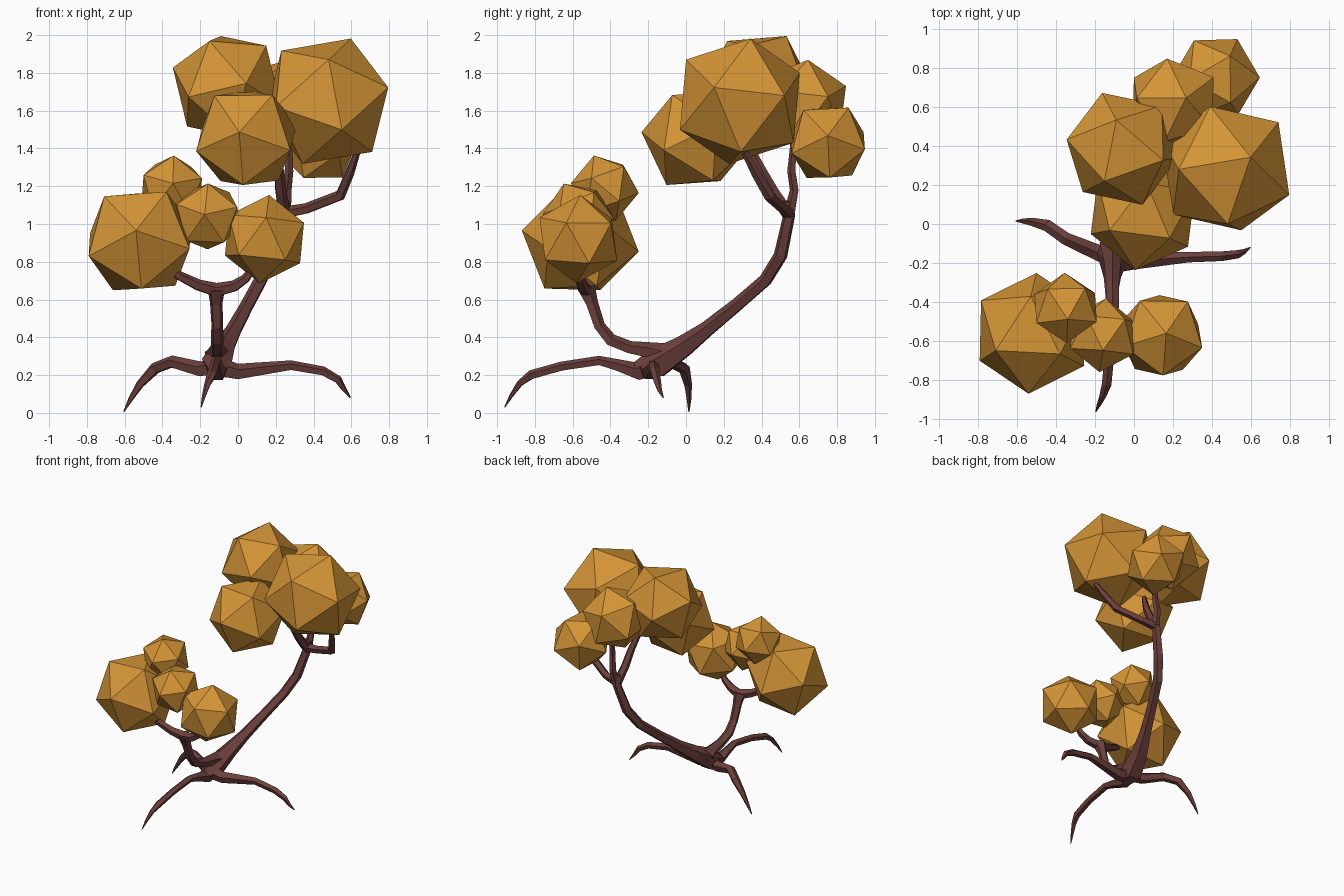
import bpy, bmesh, math
from mathutils import Vector, Matrix


def material(name, rgb):
    m = bpy.data.materials.new(name)
    m.diffuse_color = (*rgb, 1)
    return m


LEAF = material("autumn_orange", (0.66, 0.30, 0.037))
BARK = material("reddish_brown_bark", (0.150, 0.052, 0.045))


def finish(bm, name, mat):
    bmesh.ops.recalc_face_normals(bm, faces=bm.faces)
    me = bpy.data.meshes.new(name)
    bm.to_mesh(me)
    bm.free()
    me.materials.append(mat)
    ob = bpy.data.objects.new(name, me)
    bpy.context.collection.objects.link(ob)
    return ob


def basis(a, b):
    """Orthonormal frame from a direction and a second one beside it."""
    a = Vector(a).normalized()
    b = Vector(b)
    b = (b - a * b.dot(a)).normalized()
    return Matrix((a, b, a.cross(b))).transposed()


def leaf_clump(name, centre, r, corner, neighbour):
    """Icosahedron turned so two adjacent corners point the given ways."""
    bm = bmesh.new()
    bmesh.ops.create_icosphere(bm, subdivisions=1, radius=r)
    bm.verts.ensure_lookup_table()
    v = bm.verts[0]
    src = basis(v.co, v.link_edges[0].other_vert(v).co)
    rot = basis(corner, neighbour) @ src.transposed()
    bmesh.ops.transform(bm, verts=bm.verts,
                        matrix=Matrix.Translation(centre) @ rot.to_4x4())
    finish(bm, name, LEAF)


def limb(name, pts, sides=5):
    """Tapered faceted tube; each point is x, y, z, radius."""
    bm = bmesh.new()
    P = [Vector(p[:3]) for p in pts]
    n = len(P)
    side, prev = None, None
    for i in range(n):
        t = (P[min(i + 1, n - 1)] - P[max(i - 1, 0)]).normalized()
        ref = side if side else (Vector((0, 0, 1)) if abs(t.z) < 0.9 else Vector((0, -1, 0)))
        side = (ref - t * ref.dot(t)).normalized()
        other = t.cross(side)
        ring = []
        for k in range(sides):
            a = math.tau * k / sides
            ring.append(bm.verts.new(P[i] + pts[i][3] * (side * math.cos(a) + other * math.sin(a))))
        if prev:
            for k in range(sides):
                j = (k + 1) % sides
                bm.faces.new((prev[k], prev[j], ring[j], ring[k]))
        else:
            bm.faces.new(ring[::-1])
        prev = ring
    bm.faces.new(prev)
    finish(bm, name, BARK)


# Upper foliage
leaf_clump("upper_leaves_right", (0.47, 0.285, 1.65), 0.36, (0.01, -0.285, 0.22), (0.08, -0.31, -0.16))
leaf_clump("upper_leaves_left", (-0.06, 0.385, 1.73), 0.305, (-0.03, 0.145, 0.26), (0.215, -0.055, 0.23))
leaf_clump("upper_leaves_front", (0.045, 0.055, 1.455), 0.295, (-0.037, -0.28, 0.03), (0.15, -0.127, 0.245))
leaf_clump("upper_leaves_back", (0.2, 0.62, 1.63), 0.25, (0.067, 0.026, 0.24), (-0.03, 0.225, 0.10))
leaf_clump("upper_leaves_rear_right", (0.42, 0.75, 1.43), 0.228, (0.22, 0, 0.037), (0.1, 0.21, -0.04))

# Lower foliage
leaf_clump("lower_leaves_left", (-0.52, -0.56, 0.91), 0.315, (-0.02, -0.305, 0.055), (0.14, -0.13, 0.265))
leaf_clump("lower_leaves_top", (-0.35, -0.43, 1.19), 0.182, (0.005, -0.178, 0.025), (0.01, -0.07, 0.165))
leaf_clump("lower_leaves_middle", (-0.16, -0.57, 1.04), 0.19, (-0.017, -0.189, 0.01), (0, -0.085, 0.17))
leaf_clump("lower_leaves_right", (0.14, -0.57, 0.92), 0.235, (0.024, 0.01, 0.228), (0.15, 0.19, 0.1))

# Roots
limb("root_left", [(-0.08, -0.18, 0.25, 0.06), (-0.2, -0.14, 0.23, 0.042), (-0.35, -0.075, 0.27, 0.034),
                   (-0.44, -0.01, 0.235, 0.032), (-0.52, 0.01, 0.15, 0.022), (-0.57, 0.015, 0.07, 0.013),
                   (-0.605, 0.015, 0.005, 0.003)])
limb("root_right", [(-0.14, -0.2, 0.25, 0.06), (0.0, -0.19, 0.215, 0.045), (0.28, -0.17, 0.25, 0.028),
                    (0.45, -0.165, 0.22, 0.026), (0.53, -0.155, 0.175, 0.022), (0.565, -0.14, 0.12, 0.013),
                    (0.595, -0.12, 0.08, 0.003)])
limb("root_front", [(-0.11, -0.12, 0.26, 0.06), (-0.11, -0.25, 0.215, 0.05), (-0.115, -0.36, 0.25, 0.034),
                    (-0.115, -0.46, 0.275, 0.027), (-0.125, -0.66, 0.245, 0.026), (-0.14, -0.82, 0.2, 0.026),
                    (-0.16, -0.88, 0.155, 0.018), (-0.18, -0.925, 0.09, 0.011), (-0.195, -0.96, 0.03, 0.003)])

# Trunks
limb("tall_trunk", [(-0.11, -0.26, 0.22, 0.05), (-0.11, -0.15, 0.26, 0.085), (-0.07, -0.01, 0.35, 0.062),
                    (-0.02, 0.11, 0.44, 0.045), (0.05, 0.27, 0.57, 0.038), (0.12, 0.42, 0.70, 0.037),
                    (0.18, 0.5, 0.83, 0.038), (0.24, 0.545, 1.04, 0.033), (0.25, 0.54, 1.12, 0.035)])
limb("short_trunk", [(-0.11, -0.1, 0.3, 0.07), (-0.11, -0.2, 0.33, 0.045), (-0.11, -0.3, 0.345, 0.036),
                     (-0.11, -0.4, 0.385, 0.036), (-0.11, -0.46, 0.46, 0.032), (-0.115, -0.5, 0.58, 0.035),
                     (-0.115, -0.53, 0.66, 0.05)])

# Branches
limb("tall_branch_right", [(0.25, 0.54, 1.06, 0.034), (0.36, 0.52, 1.08, 0.03), (0.54, 0.44, 1.15, 0.03),
                           (0.59, 0.37, 1.27, 0.026), (0.63, 0.31, 1.38, 0.018)])
limb("tall_branch_front", [(0.245, 0.54, 1.05, 0.035), (0.225, 0.46, 1.17, 0.032),
                           (0.215, 0.4, 1.28, 0.028), (0.18, 0.33, 1.42, 0.02)])
limb("tall_branch_back", [(0.25, 0.55, 1.06, 0.032), (0.26, 0.575, 1.18, 0.025),
                          (0.27, 0.56, 1.28, 0.024), (0.27, 0.57, 1.42, 0.018)])
limb("short_branch_left", [(-0.1, -0.525, 0.645, 0.04), (-0.21, -0.55, 0.675, 0.032),
                           (-0.31, -0.57, 0.725, 0.026), (-0.39, -0.58, 0.79, 0.018)])
limb("short_branch_right", [(-0.13, -0.525, 0.645, 0.04), (-0.02, -0.55, 0.67, 0.032),
                            (0.04, -0.56, 0.71, 0.026), (0.09, -0.57, 0.78, 0.018)])
